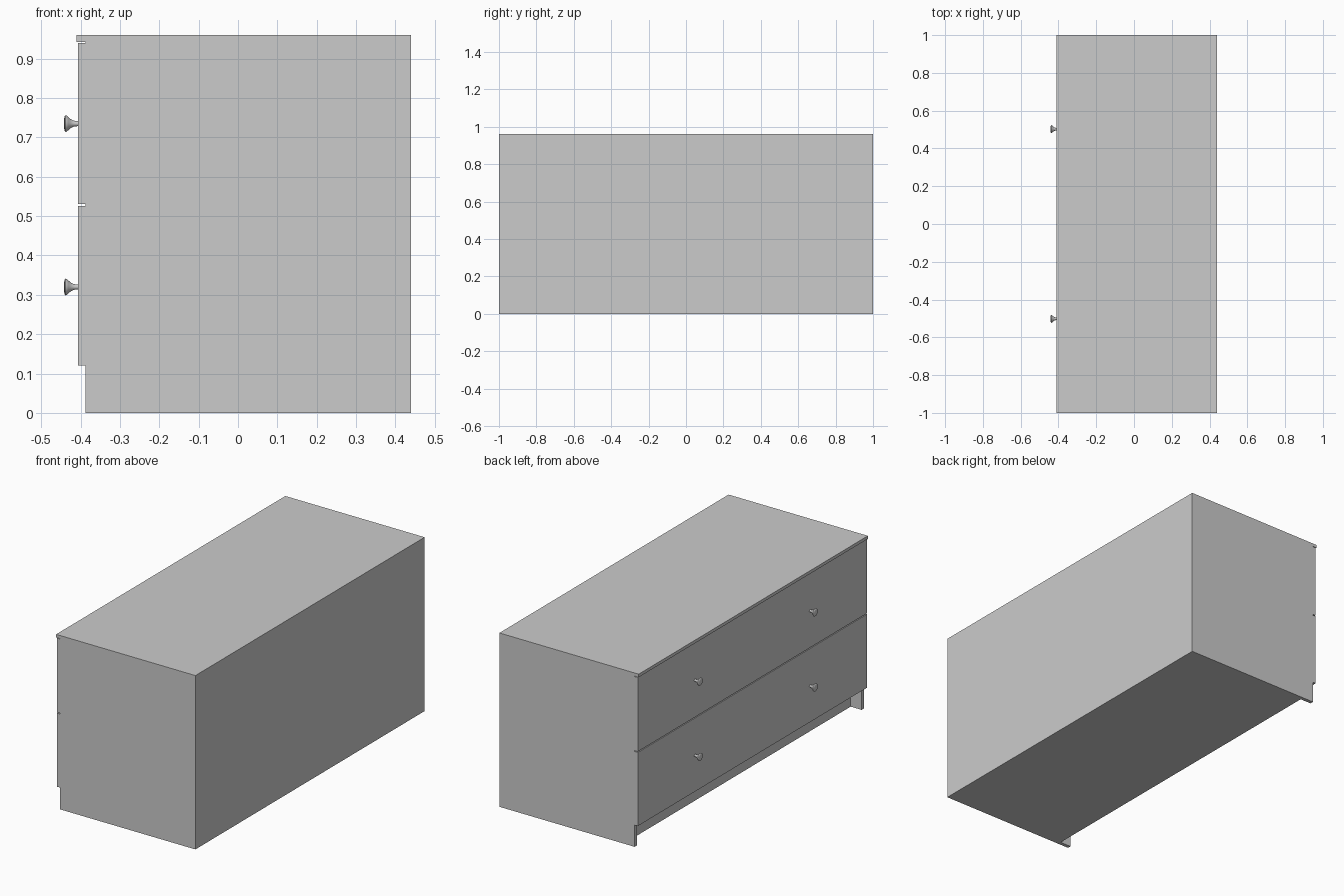
import bpy, bmesh, math
from mathutils import Vector

if "Cube" in bpy.data.objects:
    bpy.data.objects.remove(bpy.data.objects["Cube"])


def link(name, bm):
    bmesh.ops.recalc_face_normals(bm, faces=bm.faces)
    mesh = bpy.data.meshes.new(name)
    bm.to_mesh(mesh)
    bm.free()
    ob = bpy.data.objects.new(name, mesh)
    bpy.context.collection.objects.link(ob)
    return ob


def extrude_profile(name, pts, y0, y1):
    """Prism from an (x, z) outline, swept along y."""
    bm = bmesh.new()
    face = bm.faces.new([bm.verts.new((x, y0, z)) for x, z in pts])
    geo = bmesh.ops.extrude_face_region(bm, geom=[face])["geom"]
    verts = [g for g in geo if isinstance(g, bmesh.types.BMVert)]
    bmesh.ops.translate(bm, verts=verts, vec=(0, y1 - y0, 0))
    return link(name, bm)


def box(name, x0, x1, y0, y1, z0, z1):
    return extrude_profile(name, [(x0, z0), (x1, z0), (x1, z1), (x0, z1)], y0, y1)


BACK, FACE = 0.44, -0.387      # carcass depth
DRAWER, LIP = -0.406, -0.411   # drawer fronts and top overhang

# Carcass with the overhanging top edge
carcass = extrude_profile("carcass", [
    (BACK, 0), (BACK, 0.96), (LIP, 0.96), (LIP, 0.943), (FACE, 0.943), (FACE, 0)], -1, 1)

# Toe-kick recess between the side panels
cutter = box("toe_kick_cutter", -0.5, -0.32, -0.98, 0.98, -0.1, 0.12)
cutter.hide_render = True
cutter.hide_set(True)
mod = carcass.modifiers.new("toe_kick", "BOOLEAN")
mod.operation = "DIFFERENCE"
mod.solver = "EXACT"
mod.object = cutter

# Drawer fronts
for label, z0, z1 in (("lower", 0.12, 0.526), ("upper", 0.531, 0.94)):
    box(label + "_drawer_front", DRAWER, FACE, -1, 1, z0, z1)

# Turned knobs: (distance from drawer, radius)
KNOB = [(0, 0.0065), (0.008, 0.0068), (0.014, 0.0085), (0.020, 0.012), (0.025, 0.0165),
        (0.029, 0.0202), (0.032, 0.0213), (0.0345, 0.019), (0.036, 0.012), (0.0365, 0)]


def knob(name, y, z):
    bm = bmesh.new()
    vs = [bm.verts.new((DRAWER - d, 0, r)) for d, r in KNOB]
    edges = [bm.edges.new(p) for p in zip(vs, vs[1:])]
    bmesh.ops.spin(bm, geom=vs + edges, axis=(1, 0, 0), cent=(0, 0, 0),
                   angle=math.tau, steps=32)
    bmesh.ops.remove_doubles(bm, verts=bm.verts, dist=1e-5)
    bmesh.ops.translate(bm, verts=bm.verts, vec=Vector((0, y, z)))
    ob = link(name, bm)
    bpy.ops.object.select_all(action="DESELECT")
    ob.select_set(True)
    bpy.context.view_layer.objects.active = ob
    bpy.ops.object.shade_smooth_by_angle(angle=math.radians(40))


for row, z in (("lower", 0.32), ("upper", 0.735)):
    for side, y in (("left", 0.505), ("right", -0.5)):
        knob(f"{row}_{side}_knob", math.copysign(0.502, y), z)
